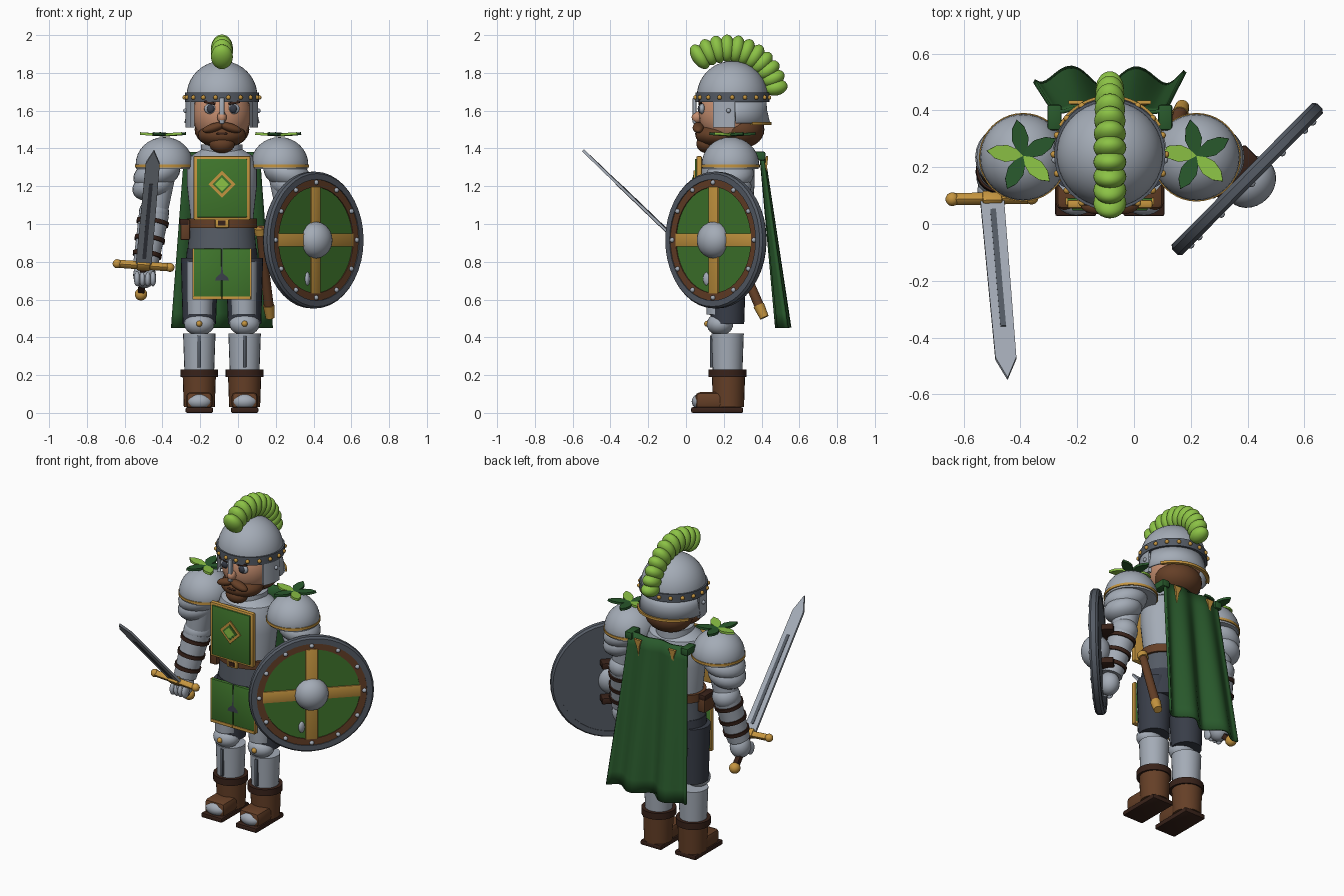
import bpy, bmesh, math
from math import pi, sin, cos, radians
from mathutils import Matrix, Vector

cube = bpy.data.objects.get("Cube")
if cube:
    bpy.data.objects.remove(cube)

def material(name, *rgb):
    m = bpy.data.materials.new(name)
    m.use_nodes = True
    m.diffuse_color = (*rgb, 1)
    m.node_tree.nodes["Principled BSDF"].inputs["Base Color"].default_value = (*rgb, 1)
    return m

SILVER = material("silver", .37, .41, .47)
STEEL = material("dark steel", .09, .105, .13)
CAPE = material("dark green", .022, .1, .025)
GREEN = material("green", .05, .18, .025)
LIME = material("lime", .26, .54, .06)
GOLD = material("gold", .56, .3, .05)
BROWN = material("brown", .13, .05, .02)
DARK = material("dark brown", .04, .016, .01)
SKIN = material("skin", .56, .27, .16)
SLATE = material("slate", .04, .047, .065)

CX, CY = -.085, .22       # body axis
I = Matrix()

def add(name, bm, mat, angle=35):
    bmesh.ops.recalc_face_normals(bm, faces=bm.faces)
    me = bpy.data.meshes.new(name)
    bm.to_mesh(me)
    bm.free()
    me.materials.append(mat)
    me.shade_smooth()
    me.set_sharp_from_angle(angle=radians(angle))
    ob = bpy.data.objects.new(name, me)
    bpy.context.scene.collection.objects.link(ob)
    return ob

def at(x, y, z):
    return Matrix.Translation((CX + x, y, z))

def ball(name, c, r, mat, rot=I, base=None):
    r = (r, r, r) if isinstance(r, (int, float)) else r
    bm = bmesh.new()
    bmesh.ops.create_uvsphere(bm, u_segments=24, v_segments=14, radius=1)
    m = (at(*c) if base is None else base @ Matrix.Translation(c)) @ rot @ Matrix.Diagonal((*r, 1))
    bm.transform(m)
    return add(name, bm, mat)

def box(name, c, size, mat, rot=I, bevel=.008, base=None):
    bm = bmesh.new()
    bmesh.ops.create_cube(bm, size=1)
    bm.transform(Matrix.Diagonal((*size, 1)))
    if bevel:
        bmesh.ops.bevel(bm, geom=bm.edges[:], offset=bevel, segments=2, affect='EDGES', profile=.5)
    bm.transform((at(*c) if base is None else base @ Matrix.Translation(c)) @ rot)
    return add(name, bm, mat)

def tube(name, a, b, r1, r2, mat):
    a, b = Vector(a), Vector(b)
    bm = bmesh.new()
    bmesh.ops.create_cone(bm, cap_ends=True, segments=24, radius1=r1, radius2=r2, depth=(b - a).length)
    rot = (b - a).to_track_quat('Z', 'Y').to_matrix().to_4x4()
    bm.transform(at(*((a + b) / 2)) @ rot)
    return add(name, bm, mat)

def lathe(name, profile, mat, base, a0=0, a1=2 * pi, solid=0):
    bm = bmesh.new()
    verts = [bm.verts.new((r * cos(a0), r * sin(a0), z)) for r, z in profile]
    edges = [bm.edges.new(p) for p in zip(verts, verts[1:])]
    bmesh.ops.spin(bm, geom=verts + edges, cent=(0, 0, 0), axis=(0, 0, 1), angle=a1 - a0, steps=40)
    bmesh.ops.remove_doubles(bm, verts=bm.verts[:], dist=.0005)
    bm.transform(base)
    ob = add(name, bm, mat)
    if solid:
        ob.modifiers.new("thickness", 'SOLIDIFY').thickness = solid
    return ob

def plate(name, outline, thick, mat, base):
    bm = bmesh.new()
    face = bm.faces.new([bm.verts.new((x, y, -thick / 2)) for x, y in outline])
    new = bmesh.ops.extrude_face_region(bm, geom=[face])["geom"]
    bmesh.ops.translate(bm, vec=(0, 0, thick), verts=[g for g in new if isinstance(g, bmesh.types.BMVert)])
    bm.transform(base)
    return add(name, bm, mat)

def ring(r0, r1, z0, z1):
    return [(r0, z0), (r1, z0), (r1, z1), (r0, z1), (r0, z0)]

# torso, waist and neck
body = at(0, CY, 0) @ Matrix.Diagonal((1, .77, 1, 1))
lathe("breastplate", [(0, .97), (.165, .97), (.168, 1.05), (.185, 1.2), (.185, 1.3), (.165, 1.36), (.1, 1.4), (0, 1.4)], SILVER, body)
lathe("waist_plate", [(0, .86), (.182, .86), (.172, .98), (0, .98)], STEEL, body)
lathe("belt", ring(.15, .186, .98, 1.03), BROWN, body)
lathe("trouser_top", [(0, .7), (.2, .7), (.185, .87), (0, .87)], SLATE, body)
lathe("gorget", ring(.07, .11, 1.36, 1.42), SILVER, at(0, .23, 0))
box("buckle", (0, .068, 1.005), (.075, .02, .05), GOLD)
box("buckle_inset", (0, .057, 1.005), (.04, .008, .025), DARK, bevel=0)
box("pouch", (-.195, .2, .97), (.05, .1, .11), BROWN)
box("pouch_flap", (-.2, .2, 1.01), (.05, .106, .035), DARK)

# chest panel with diamond badge
box("panel_border", (0, .07, 1.19), (.3, .03, .34), GOLD)
box("panel", (0, .06, 1.19), (.265, .025, .31), GREEN, bevel=.004)
front = at(0, .045, 1.21) @ Matrix.Rotation(pi / 2, 4, 'X')
for name, r, mat, lift in (("badge_edge", .072, GOLD, 0), ("badge_field", .05, GREEN, .004), ("badge_gem", .036, LIME, .008)):
    plate(name, [(r, 0), (0, r), (-r, 0), (0, -r)], .008, mat, front @ Matrix.Translation((0, 0, lift)))

# head and face
ball("head", (0, .235, 1.58), (.155, .168, .17), SKIN)
ball("hair", (0, .29, 1.5), (.145, .125, .1), BROWN)
ball("beard", (0, .165, 1.47), (.128, .115, .066), BROWN)
ball("beard_chin", (0, .11, 1.425), (.068, .055, .05), BROWN)
ball("nose", (0, .06, 1.565), (.025, .03, .03), SKIN)
box("nose_guard", (0, .045, 1.6), (.028, .02, .14), SILVER)
for s in (-1, 1):
    ball("moustache", (s * .045, .065, 1.51), (.06, .03, .023), BROWN, Matrix.Rotation(s * .3, 4, 'Y'))
    ball("eye_white", (s * .062, .085, 1.61), (.032, .016, .028), SILVER)
    ball("eye", (s * .06, .075, 1.61), (.02, .013, .022), SLATE)
    box("eyebrow", (s * .065, .075, 1.642), (.06, .02, .014), DARK, Matrix.Rotation(-s * .2, 4, 'Y'), .003)
ball("mouth", (0, .06, 1.478), (.035, .012, .008), DARK)

# helmet
helm = at(0, .245, 0)
lathe("helmet_dome", [(.188 * cos(t * pi / 20), 1.675 + .188 * sin(t * pi / 20)) for t in range(11)], SILVER, helm)
lathe("helmet_band", ring(.17, .196, 1.645, 1.695), STEEL, helm)
for i in range(18):
    a = i * pi / 9
    ball("band_stud", (.197 * cos(a), .245 + .197 * sin(a), 1.67), .012, GOLD)
lathe("neck_guard", [(.18, 1.65), (.185, 1.6), (.2, 1.535)], SILVER, helm, radians(5), radians(175), .012)
lathe("neck_guard_trim", ring(.188, .208, 1.525, 1.54), GOLD, helm, radians(30), radians(150))
for a in (-32, 176):
    lathe("cheek_guard", ring(.172, .192, 1.51, 1.65), SILVER, helm, radians(a), radians(a + 36))
for s in (-1, 1):
    ball("cheek_rivet", (s * .193, .225, 1.6), .012, SILVER)

# plume of overlapping tufts along an arc
for i in range(11):
    a = radians(124 - 11.2 * i)
    k = 1 - .025 * max(0, i - 4)
    ball("plume_tuft", (0, .22 + .262 * cos(a), 1.668 + .262 * sin(a)), (.058 * k, .042, .073 * k), LIME,
         Matrix.Rotation(a - pi / 2, 4, 'X'))

# arms, shoulders and legs, both sides
for s in (-1, 1):
    P = lambda x, y, z: (s * x, y, z)
    shoulder = at(s * .305, .235, 0)
    lathe("pauldron", [(0, 1.29), (.148, 1.29)] + [(.152 * cos(t * pi / 16), 1.315 + .145 * sin(t * pi / 16)) for t in range(9)], SILVER, shoulder)
    lathe("pauldron_trim", ring(.13, .156, 1.3, 1.315), GOLD, shoulder)
    tilt = Matrix.Rotation(s * .3, 4, 'Y')
    ball("upper_lame", P(.345, .235, 1.265), (.128, .125, .08), SILVER, tilt)
    ball("lower_lame", P(.365, .235, 1.2), (.112, .112, .075), SILVER, tilt)
    tube("upper_arm", P(.33, .235, 1.24), P(.36, .23, 1.05), .08, .07, SILVER)
    ball("elbow", P(.36, .235, 1.06), (.08, .085, .075), SILVER)
    elbow, wrist = Vector(P(.36, .23, 1.05)), Vector(P(.405, .175, .78))
    tube("forearm", elbow, wrist, .08, .066, SILVER)
    for t in (.12, .45, .75):
        a, b = elbow.lerp(wrist, t), elbow.lerp(wrist, t + .08)
        tube("arm_strap", a, b, .088 - .014 * t, .087 - .014 * t, DARK)
    ball("gauntlet", P(.41, .165, .73), (.06, .065, .07), SILVER)
    for i in range(4):
        ball("finger", P(.365 + .028 * i, .12, .71), (.017, .03, .04), SILVER)
    # leaf rosette on the shoulder
    for i in range(5):
        a = radians(100 + 72 * i)
        m = at(s * .305, .24, 1.47) @ Matrix.Rotation(a, 4, 'Z') @ Matrix.Rotation(radians(-4), 4, 'Y')
        plate("shoulder_leaf", [(0, -.012), (.06, -.03), (.1, -.022), (.13, 0), (.1, .022), (.06, .03), (0, .012)], .014,
              LIME if i in (1, 3) else CAPE, m)
    # leg
    tube("trouser_leg", P(.12, .22, .47), P(.118, .22, .82), .088, .1, SLATE)
    tube("thigh_plate", P(.118, .175, .52), P(.115, .175, .8), .066, .075, SILVER)
    ball("knee", P(.12, .18, .47), (.08, .07, .06), SILVER)
    ball("knee_stud", P(.12, .112, .472), .016, GOLD)
    tube("greave", P(.12, .22, .2), P(.12, .22, .42), .078, .086, SILVER)
    box("greave_ridge", P(.12, .137, .325), (.018, .02, .17), STEEL, bevel=.003)
    tube("boot_shaft", P(.12, .225, .03), P(.12, .225, .2), .082, .088, BROWN)
    lathe("boot_cuff", ring(.07, .1, .19, .23), DARK, at(s * .12, .22, 0))
    box("boot_foot", P(.12, .15, .065), (.14, .2, .09), BROWN, bevel=.025)
    ball("toe_cap", P(.12, .085, .06), (.07, .055, .045), SILVER)
    box("boot_sole", P(.12, .165, .015), (.145, .275, .03), DARK)
    # skirt flap
    box("skirt_flap", P(.077, .08, .735), (.148, .022, .27), GREEN, bevel=.004)
    box("flap_hem", P(.077, .078, .608), (.152, .028, .018), GOLD, bevel=.003)
    box("flap_edge", P(.152, .08, .735), (.008, .026, .27), GOLD, bevel=.002)
    # cape fastening
    box("cape_clasp", P(.195, .375, 1.36), (.05, .09, .045), CAPE)
    plate("cape_ornament", [(-.025, .04), (.025, .04), (.01, 0), (0, -.07), (-.01, 0)], .012, GOLD,
          at(s * .12, .425, 1.32) @ Matrix.Rotation(radians(84), 4, 'X'))

# cape: a waved sheet that widens downward
bm = bmesh.new()
bmesh.ops.create_grid(bm, x_segments=32, y_segments=12, size=1)
for v in bm.verts:
    u, t = v.co.x, (1 - v.co.y) / 2
    wave = cos(u * 7.5 + .6) * (.008 + .026 * t) - .02 * t * u * u
    v.co = (CX + u * (.2 + .07 * t), .395 + .11 * t - wave, 1.38 - .93 * t)
cape = add("cape", bm, CAPE, 60)
cape.modifiers.new("thickness", 'SOLIDIFY').thickness = .014

# sheath at the left hip
tube("sheath", (.2, .21, .98), (.25, .395, .55), .022, .026, BROWN)
tube("sheath_tip", (.247, .385, .57), (.255, .415, .505), .03, .024, GOLD)
tube("sheath_mouth", (.2, .21, .98), (.204, .225, .945), .03, .03, GOLD)

# sword: local x across, y along the blade
start, tip = Vector((-.5, .09, .78)), Vector((-.445, -.545, 1.39))
d = (tip - start).normalized()
across = (Vector((1, 0, -.05)) - d * d.dot(Vector((1, 0, -.05)))).normalized()
sword = Matrix.Translation(start) @ Matrix((across, d, across.cross(d))).transposed().to_4x4()
L = (tip - start).length
plate("blade", [(-.042, 0), (.042, 0), (.037, L - .1), (0, L), (-.037, L - .1)], .014, SILVER, sword)
plate("fuller", [(-.01, .06), (.01, .06), (.01, L - .25), (-.01, L - .25)], .02, STEEL, sword)
box("cross_guard", (0, 0, 0), (.27, .035, .035), GOLD, base=sword)
box("guard_block", (0, .005, 0), (.07, .05, .045), GOLD, base=sword)
for x in (-.14, .14):
    ball("guard_knob", (x, 0, 0), .024, GOLD, base=sword)
box("grip", (0, -.11, 0), (.035, .2, .035), DARK, base=sword)
ball("pommel", (0, -.22, 0), .033, GOLD, base=sword)

# round shield: local z points out of its face
n = Vector((.71, -.704, 0)).normalized()
up = Vector((0, 0, 1))
shield = Matrix.Translation((.4, .157, .915)) @ Matrix((up.cross(n), up, n)).transposed().to_4x4()
lathe("shield_back", [(0, -.025), (.35, -.025), (.35, .0), (0, .0)], STEEL, shield)
lathe("shield_rim", [(.32, -.028), (.352, -.028), (.362, -.015), (.362, .012), (.352, .024), (.32, .024), (.32, -.028)], STEEL, shield)
lathe("shield_ring", ring(.28, .322, -.01, .018), BROWN, shield)
lathe("shield_field", [(0, .012), (.285, .012), (.285, -.01)], GREEN, shield)
for size in ((.07, .565, .012), (.565, .07, .011)):
    box("shield_cross", (0, 0, .014), size, GOLD, bevel=.002, base=shield)
ball("shield_boss", (0, 0, .012), (.098, .098, .085), SILVER, base=shield)
for i in range(12):
    a = i * pi / 6
    ball("shield_stud", (.305 * cos(a), .305 * sin(a), .02), .013, SILVER, base=shield)
for y in (-.1, .12):
    box("shield_strap", (-.02, y, -.06), (.2, .04, .07), DARK, base=shield)
